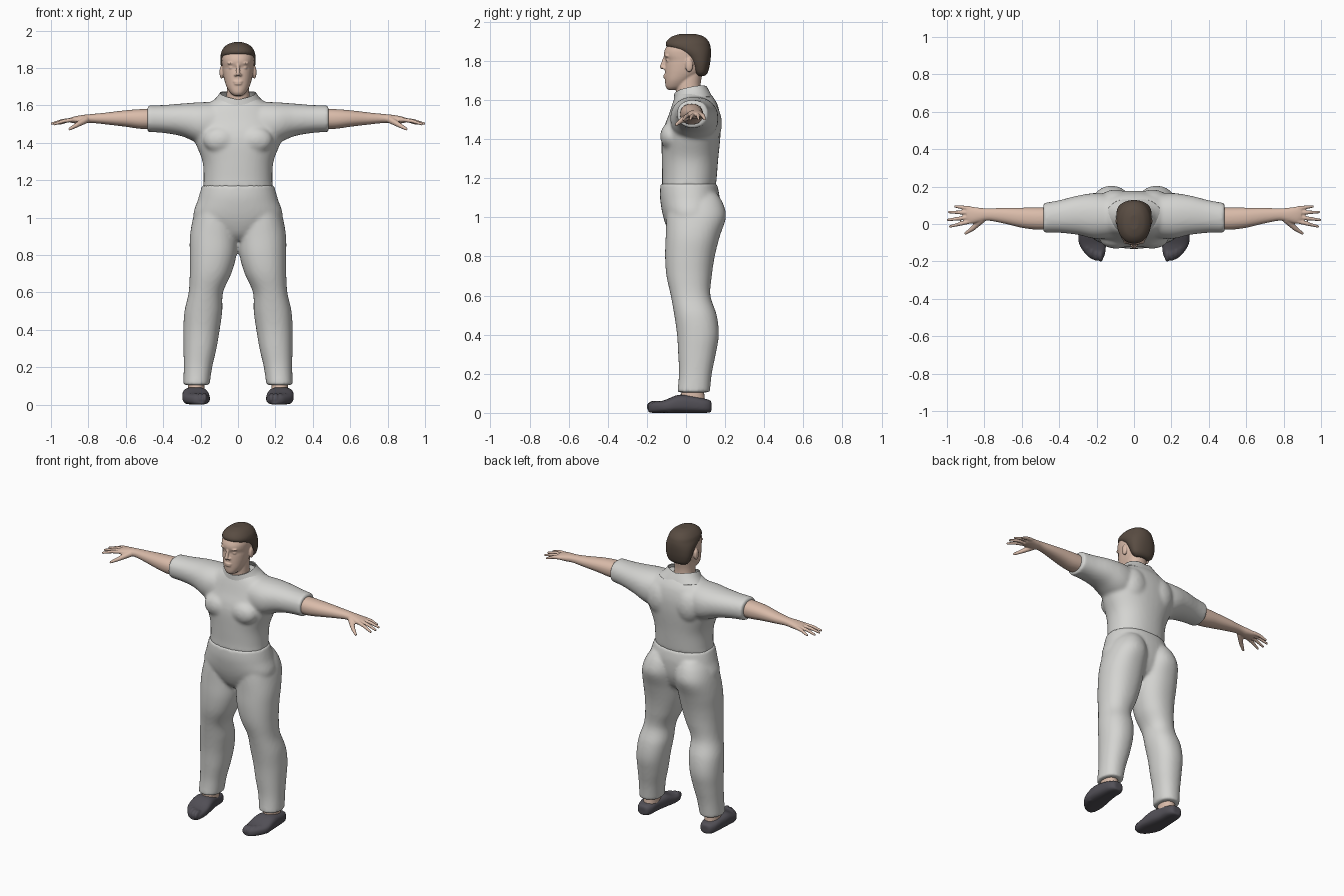
import bpy, bmesh, math
from mathutils import Vector, Matrix

if "Cube" in bpy.data.objects:
    bpy.data.objects.remove(bpy.data.objects["Cube"], do_unlink=True)


def material(name, color):
    mat = bpy.data.materials.new(name)
    mat.use_nodes = True
    mat.diffuse_color = (*color, 1)
    shader = next(n for n in mat.node_tree.nodes if n.type == 'BSDF_PRINCIPLED')
    shader.inputs["Base Color"].default_value = (*color, 1)
    return mat


skin = material("skin", (0.70, 0.50, 0.40))
cloth = material("pale grey cloth", (0.66, 0.66, 0.64))
hair_brown = material("dark brown hair", (0.10, 0.073, 0.055))
shoe_grey = material("charcoal shoe", (0.085, 0.08, 0.095))


def spline(rows, steps=6):
    """Smoothly interpolate the rows of a cross-section table."""
    out = []
    for i in range(len(rows) - 1):
        quad = (rows[max(i - 1, 0)], rows[i], rows[i + 1], rows[min(i + 2, len(rows) - 1)])
        for k in range(steps):
            t = k / steps
            out.append([b + 0.5 * t * (c - a + t * (2 * a - 5 * b + 4 * c - d + t * (3 * (b - c) + d - a)))
                        for a, b, c, d in zip(*quad)])
    return out + [list(rows[-1])]


def loft(bm, axis, rows, power=2.2, sides=40, caps=True):
    """Skin superellipse sections: (position, u min, u max, v min, v max)."""
    rings = []
    for t, u0, u1, v0, v1 in spline(rows):
        ring = []
        for k in range(sides):
            a = math.tau * k / sides
            c, s = math.cos(a), math.sin(a)
            u = (u0 + u1) / 2 + (u1 - u0) / 2 * math.copysign(abs(c) ** (2 / power), c)
            v = (v0 + v1) / 2 + (v1 - v0) / 2 * math.copysign(abs(s) ** (2 / power), s)
            ring.append(bm.verts.new({'x': (t, u, v), 'y': (u, t, v), 'z': (u, v, t)}[axis]))
        rings.append(ring)
    for low, high in zip(rings, rings[1:]):
        for k in range(sides):
            n = (k + 1) % sides
            bm.faces.new((low[k], low[n], high[n], high[k]))
    if caps:
        bm.faces.new(rings[0])
        bm.faces.new(rings[-1])


def symmetric(rows):
    return [(z, -w, w, y0, y1) for z, w, y0, y1 in rows]


def ball(bm, center, radii):
    size = Matrix.Diagonal((*radii, 1))
    bmesh.ops.create_uvsphere(bm, u_segments=20, v_segments=12, radius=1,
                              matrix=Matrix.Translation(center) @ size)


def limb(bm, start, end, r0, r1, count=10):
    start, end = Vector(start), Vector(end)
    for i in range(count):
        t = i / (count - 1)
        r = r0 + (r1 - r0) * t
        ball(bm, start.lerp(end, t), (r, r, r))


def mirror(bm):
    copy = bmesh.ops.duplicate(bm, geom=bm.verts[:] + bm.edges[:] + bm.faces[:])["geom"]
    for v in copy:
        if isinstance(v, bmesh.types.BMVert):
            v.co.x *= -1


def finish(bm, name, mat, voxel=0, smooth=0):
    """Make the object, fusing overlapping forms when a voxel size is given."""
    bmesh.ops.recalc_face_normals(bm, faces=bm.faces[:])
    for f in bm.faces:
        f.smooth = True
    mesh = bpy.data.meshes.new(name)
    bm.to_mesh(mesh)
    bm.free()
    mesh.materials.append(mat)
    ob = bpy.data.objects.new(name, mesh)
    bpy.context.collection.objects.link(ob)
    if voxel:
        fuse = ob.modifiers.new("fuse", 'REMESH')
        fuse.mode, fuse.voxel_size, fuse.use_smooth_shade = 'VOXEL', voxel, True
    if smooth:
        relax = ob.modifiers.new("relax", 'SMOOTH')
        relax.factor, relax.iterations = 0.5, smooth
    return ob


# Shirt: sleeves and chest mirrored, then the trunk
bm = bmesh.new()
loft(bm, 'x', [(.08, -.07, .15, 1.38, 1.62), (.2, -.08, .165, 1.395, 1.617), (.3, -.058, .152, 1.435, 1.61),
               (.4, -.047, .127, 1.453, 1.602), (.485, -.047, .112, 1.458, 1.6)])
ball(bm, (.095, -.08, 1.415), (.09, .052, .07))
ball(bm, (.1, .12, 1.48), (.09, .064, .11))
mirror(bm)
loft(bm, 'z', symmetric([(1.16, .188, -.125, .153), (1.2, .184, -.122, .157), (1.3, .19, -.124, .165),
                         (1.4, .228, -.124, .175), (1.46, .243, -.113, .178), (1.52, .235, -.09, .175),
                         (1.58, .2, -.07, .16), (1.62, .145, -.055, .135), (1.64, .105, -.045, .115)]))
finish(bm, "shirt", cloth, .01, 8)

# Open collar, lower at the throat
bm = bmesh.new()
loft(bm, 'z', symmetric([(1.585, .15, -.065, .14), (1.62, .118, -.062, .125), (1.655, .097, -.06, .108)]),
     caps=False)
for v in bm.verts:
    v.co.z += .2 * (v.co.y - .06) + .02 * abs(v.co.x) / .1
collar = finish(bm, "collar", cloth)
collar.modifiers.new("thickness", 'SOLIDIFY').thickness = .006

# Trousers: legs carry the buttocks, the pelvis joins them
bm = bmesh.new()
loft(bm, 'z', [(.105, .152, .292, -.045, .122), (.2, .138, .29, -.036, .132), (.3, .115, .291, -.04, .152),
               (.4, .098, .292, -.046, .168), (.5, .084, .286, -.06, .157), (.6, .08, .264, -.078, .125),
               (.7, .036, .258, -.1, .132), (.8, .008, .258, -.107, .147), (.9, .0, .257, -.104, .172),
               (1., .002, .24, -.1, .204), (1.07, .01, .215, -.09, .19), (1.12, .03, .18, -.06, .16)])
mirror(bm)
loft(bm, 'z', symmetric([(.88, .06, -.05, .08), (.92, .14, -.085, .13), (1., .236, -.116, .165),
                         (1.1, .213, -.133, .172), (1.172, .192, -.13, .158)]))
finish(bm, "trousers", cloth, .01, 6)

# Forearms and hands
bm = bmesh.new()
loft(bm, 'x', [(.44, -.03, .088, 1.475, 1.582), (.52, -.03, .088, 1.475, 1.58), (.6, -.02, .087, 1.486, 1.574),
               (.7, .004, .086, 1.498, 1.562), (.78, .018, .083, 1.506, 1.554), (.83, .009, .087, 1.503, 1.549),
               (.87, .002, .092, 1.504, 1.542), (.895, .012, .088, 1.508, 1.535)])
tips = [(.983, -.013, 1.5), (.994, .022, 1.503), (.989, .064, 1.503), (.955, .094, 1.502)]
for i, tip in enumerate(tips):
    base = Vector((.875, .014 + .023 * i, 1.524))
    middle = base.lerp(Vector(tip), .5) + Vector((0, 0, .005))
    limb(bm, base, middle, .012, .0105)
    limb(bm, middle, tip, .0105, .0075)
limb(bm, (.815, .022, 1.522), (.862, -.024, 1.495), .019, .013)
limb(bm, (.862, -.024, 1.495), (.9, -.05, 1.474), .013, .008)
mirror(bm)
finish(bm, "arms_and_hands", skin, .0045, 3)

# Head: paired features, then skull, neck, nose and mouth
bm = bmesh.new()
ball(bm, (.088, .016, 1.777), (.011, .02, .035))
ball(bm, (.033, -.096, 1.826), (.026, .013, .007))
ball(bm, (.033, -.087, 1.802), (.017, .014, .011))
ball(bm, (.013, -.11, 1.763), (.009, .011, .008))
mirror(bm)
loft(bm, 'z', symmetric([(1.652, .022, -.092, -.045), (1.668, .042, -.104, .0), (1.7, .061, -.107, .03),
                         (1.74, .074, -.108, .08), (1.78, .081, -.106, .105), (1.802, .083, -.104, .112),
                         (1.83, .085, -.113, .115), (1.86, .085, -.107, .115), (1.9, .073, -.082, .1),
                         (1.925, .045, -.045, .07)]))
loft(bm, 'z', symmetric([(1.56, .075, -.05, .09), (1.62, .064, -.05, .078), (1.68, .06, -.05, .075),
                         (1.74, .06, -.04, .085)]))
limb(bm, (0, -.108, 1.818), (0, -.122, 1.77), .008, .012)
for z, width in ((1.727, .026), (1.715, .022)):
    ball(bm, (0, -.104, z), (width, .012, .006))
finish(bm, "head", skin, .0045, 3)

# Short hair whose front stays inside the face below the hairline
bm = bmesh.new()
loft(bm, 'z', symmetric([(1.722, .05, .055, .095), (1.74, .073, .04, .111), (1.78, .087, .022, .122),
                         (1.82, .093, -.008, .127), (1.85, .095, -.055, .128), (1.875, .092, -.1, .125),
                         (1.9, .083, -.1, .116), (1.925, .058, -.072, .09), (1.938, .024, -.03, .05)]))
finish(bm, "hair", hair_brown, .006, 3)

# Ankles
bm = bmesh.new()
loft(bm, 'z', [(.04, .178, .27, -.04, .1), (.1, .18, .268, -.025, .093), (.16, .18, .268, -.01, .09)])
mirror(bm)
finish(bm, "ankles", skin)

# Soft shoes with toe ridges
bm = bmesh.new()
loft(bm, 'y', [(-.192, .18, .215, .004, .035), (-.17, .158, .25, 0, .052), (-.11, .15, .292, 0, .065),
               (-.04, .158, .298, 0, .092), (.03, .172, .292, 0, .088), (.09, .178, .284, 0, .074),
               (.12, .19, .27, .002, .066), (.13, .205, .255, .008, .055)], power=2.8)
for i in range(5):
    ball(bm, (.178 + .024 * i, -.165 + .005 * i * i, .032), (.015, .038, .03))
mirror(bm)
finish(bm, "shoes", shoe_grey, .006, 3)
